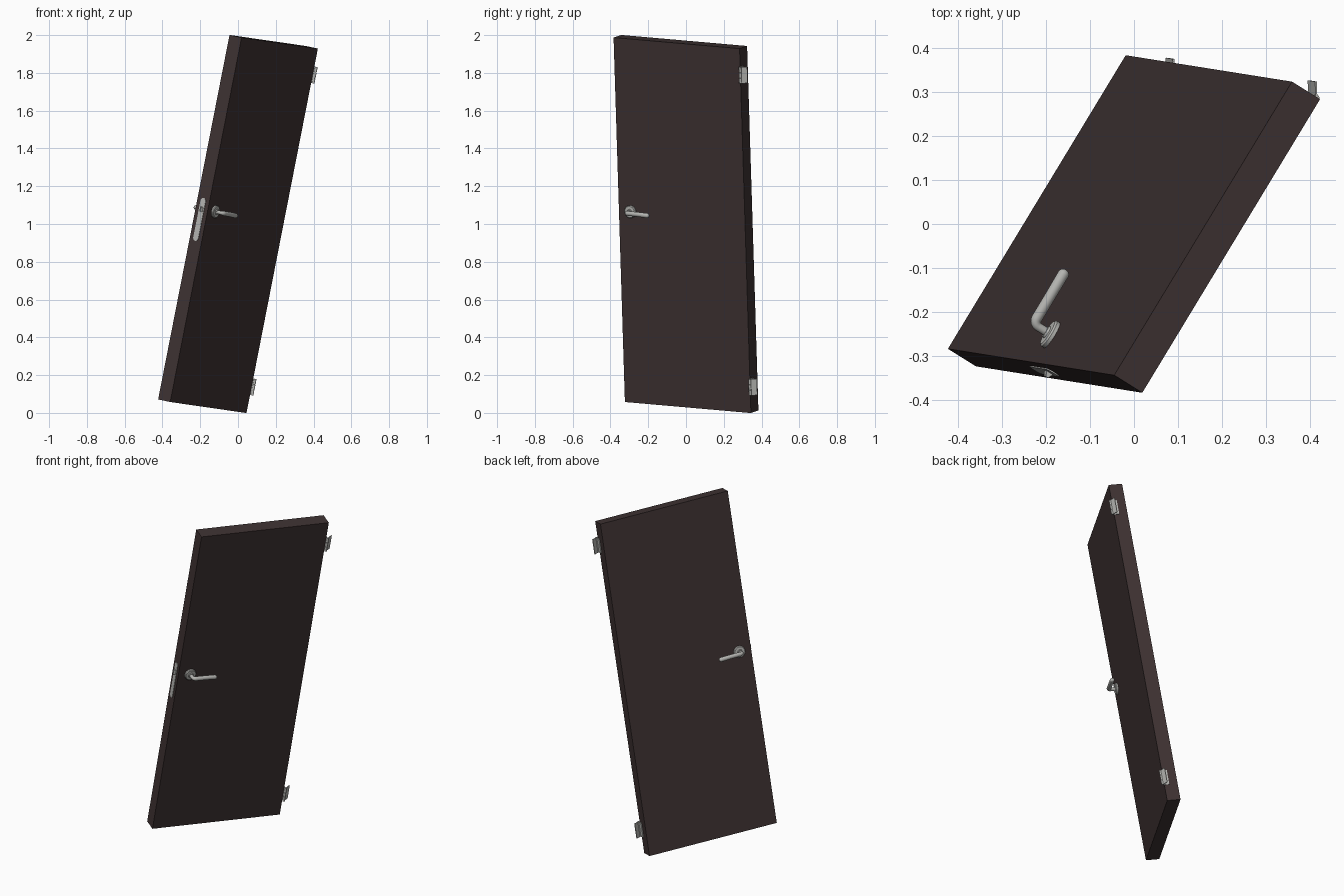
import bpy, bmesh, math
from mathutils import Matrix, Vector

if "Cube" in bpy.data.objects:
    bpy.data.objects.remove(bpy.data.objects["Cube"])

# Tilted door frame: local x = width, y = thickness (back), z = height
up = Vector((0.378, -0.060, 1.930)).normalized()
wide = Vector((0.404, 0.667, -0.058))
wide = (wide - up * wide.dot(up)).normalized()
back = up.cross(wide)
FRAME = Matrix((wide, back, up)).transposed().to_4x4()
FRAME.translation = (0, 0, 1)
W, T, H = 0.782, 0.0765, 1.967


def material(name, rgb):
    m = bpy.data.materials.new(name)
    m.diffuse_color = (*rgb, 1)
    m.use_nodes = True
    m.node_tree.nodes["Principled BSDF"].inputs["Base Color"].default_value = m.diffuse_color
    return m


BROWN = material("dark_brown", (0.048, 0.032, 0.032))
STEEL = material("brushed_steel", (0.46, 0.46, 0.44))


def finish(name, bm, mat, bevel=0.0, smooth=False):
    bmesh.ops.recalc_face_normals(bm, faces=bm.faces)
    if bevel:
        bmesh.ops.bevel(bm, geom=bm.edges[:], offset=bevel, segments=2,
                        profile=0.5, affect='EDGES')
    me = bpy.data.meshes.new(name)
    bm.to_mesh(me)
    bm.free()
    me.materials.append(mat)
    ob = bpy.data.objects.new(name, me)
    bpy.context.collection.objects.link(ob)
    ob.matrix_world = FRAME
    if smooth:
        bpy.ops.object.select_all(action='DESELECT')
        ob.select_set(True)
        bpy.context.view_layer.objects.active = ob
        bpy.ops.object.shade_smooth_by_angle(angle=math.radians(40))
    return ob


def box(name, size, loc, mat, rot_z=0.0, bevel=0.0):
    bm = bmesh.new()
    m = Matrix.Translation(loc) @ Matrix.Rotation(rot_z, 4, 'Z') @ Matrix.Diagonal((*size, 1))
    bmesh.ops.create_cube(bm, size=1, matrix=m)
    return finish(name, bm, mat, bevel)


def sweep(name, path, mat, seg=20):
    """Round rings along a path in the x-y plane: (x, y, z, radius, heading)."""
    bm = bmesh.new()
    rings = []
    for x, y, z, r, a in path:
        side = Vector((-math.sin(a), math.cos(a), 0))
        rings.append([bm.verts.new(Vector((x, y, z)) + r * (
            side * math.cos(t) + Vector((0, 0, 1)) * math.sin(t)))
            for t in (i * math.tau / seg for i in range(seg))])
    for p, q in zip(rings, rings[1:]):
        for i in range(seg):
            j = (i + 1) % seg
            bm.faces.new((p[i], p[j], q[j], q[i]))
    bm.faces.new(rings[0])
    bm.faces.new(rings[-1][::-1])
    return finish(name, bm, mat, smooth=True)


# Door leaf
box("door_leaf", (W, T, H), (0, 0, 0), BROWN)

# Lever handles with round roses on both faces
HX, HZ = -0.318, 0.050
for s, label in ((-1, "front"), (1, "back")):
    y0, a = s * T / 2, s * math.pi / 2
    rose = [(0, 0.034), (0.008, 0.034), (0.012, 0.030), (0.013, 0.015), (0.018, 0.013)]
    sweep(label + "_rose", [(HX, y0 + s * d, HZ, r, a) for d, r in rose], STEEL, 32)
    path = [(HX, y0 + s * 0.010, HZ, 0.010, a), (HX, y0 + s * 0.036, HZ, 0.010, a)]
    for k in range(1, 7):                       # rounded elbow
        t = k / 6 * math.pi / 2
        path.append((HX + 0.014 * (1 - math.cos(t)), y0 + s * (0.036 + 0.014 * math.sin(t)),
                     HZ, 0.010 + 0.0025 * k / 6, s * (math.pi / 2 - t)))
    y1 = y0 + s * 0.050
    path += [(HX + 0.08, y1, HZ - 0.001, 0.0125, 0), (HX + 0.132, y1, HZ - 0.003, 0.013, 0)]
    for k in range(1, 5):                       # rounded tip
        t = k / 4 * math.radians(80)
        path.append((HX + 0.132 + 0.012 * math.sin(t), y1, HZ - 0.003,
                     0.013 * math.cos(t), 0))
    sweep(label + "_lever", path, STEEL)

# Lock plate with rounded ends on the opening edge
bm = bmesh.new()
r, half = 0.016, 0.100
outline = []
for sgn in (1, -1):
    for k in range(9):
        t = k / 8 * math.pi + (0 if sgn > 0 else math.pi)
        outline.append(bm.verts.new((-W / 2 + 0.001, r * math.cos(t),
                                     -0.005 + sgn * half + r * math.sin(t))))
face = bm.faces.new(outline)
ext = bmesh.ops.extrude_face_region(bm, geom=[face])
bmesh.ops.translate(bm, vec=(-0.004, 0, 0),
                    verts=[v for v in ext["geom"] if isinstance(v, bmesh.types.BMVert)])
finish("lock_plate", bm, STEEL)

# Wedge latch bolt
bm = bmesh.new()
prof = [(0, -0.010), (0, 0.010), (-0.015, 0.003), (-0.015, -0.003)]
lo, hi = [[bm.verts.new((-W / 2 + x, y, HZ + z)) for x, y in prof] for z in (-0.013, 0.013)]
bm.faces.new(lo)
bm.faces.new(hi)
for i in range(4):
    j = (i + 1) % 4
    bm.faces.new((lo[i], lo[j], hi[j], hi[i]))
finish("latch_bolt", bm, STEEL)

# Half-open hinges: fixed leaf, swung leaf and knuckled barrel
ANG = math.radians(56)
for s, label in ((1, "upper"), (-1, "lower")):
    z, bx, by = s * 0.842, W / 2 + 0.005, -0.048
    box(label + "_hinge_fixed_leaf", (0.004, 0.038, 0.088), (W / 2 + 0.002, by + 0.019, z), STEEL)
    d = Vector((math.sin(ANG), math.cos(ANG), 0))
    box(label + "_hinge_swung_leaf", (0.038, 0.004, 0.088),
        Vector((bx, by, z)) + d * 0.019, STEEL, rot_z=math.pi / 2 - ANG)
    bm = bmesh.new()
    for k in (-1, 0, 1):
        bmesh.ops.create_cone(bm, cap_ends=True, segments=16, radius1=0.007, radius2=0.007,
                              depth=0.028, matrix=Matrix.Translation((bx, by, z + k * 0.030)))
    finish(label + "_hinge_barrel", bm, STEEL, smooth=True)
